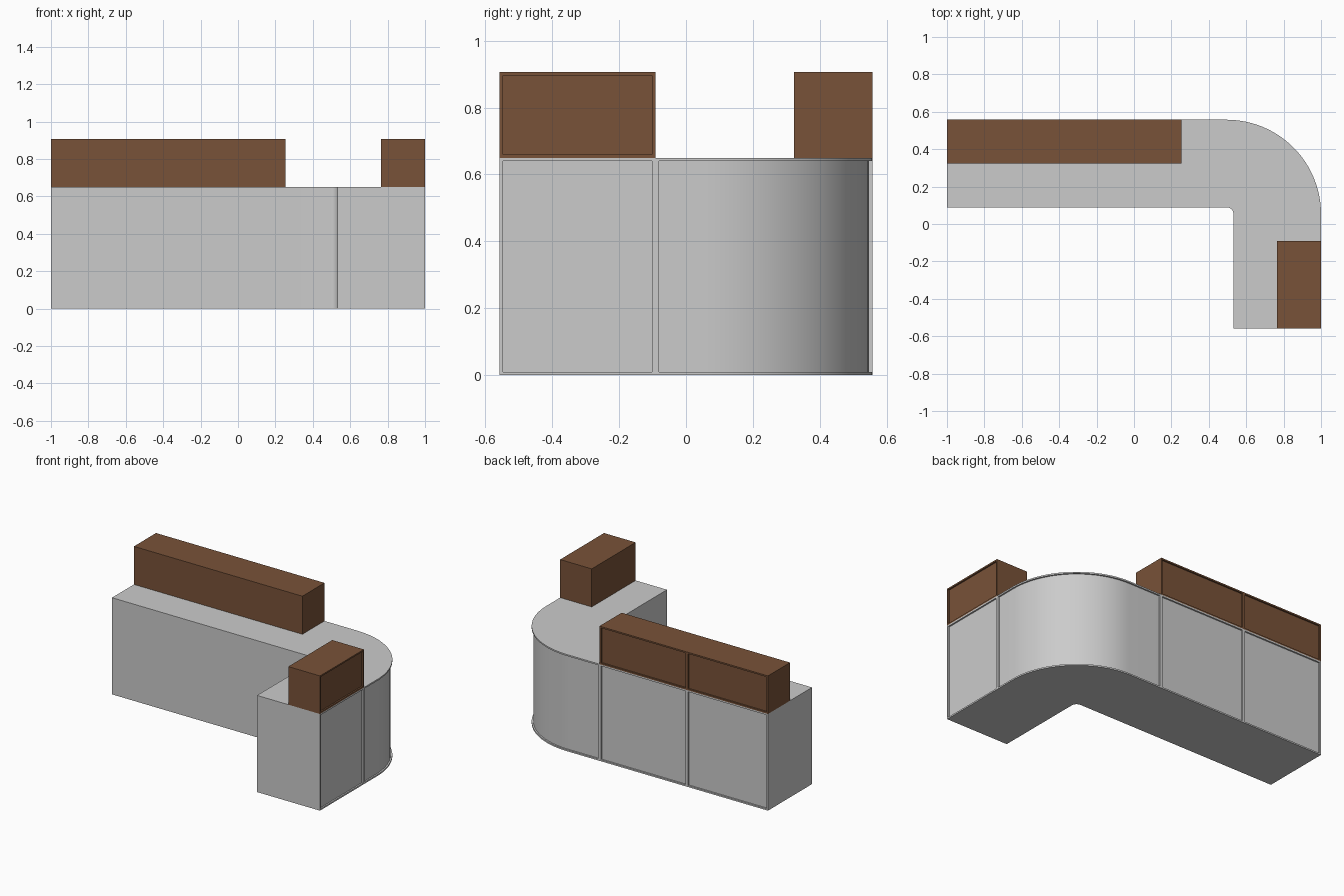
import bpy, bmesh, math
from mathutils import Vector

if "Cube" in bpy.data.objects:
    bpy.data.objects.remove(bpy.data.objects["Cube"])

R = 0.505                      # outer corner radius
CX, CY = 1 - R, 0.5575 - R     # corner centre
X_SPLIT, X_END, Y_END = -0.395, 0.253, -0.091


def outward(p):
    """Horizontal direction pointing out of the customer side."""
    if p.x > CX and p.y > CY:
        return Vector((p.x - CX, p.y - CY, 0)).normalized()
    return Vector((0, 1, 0)) if p.y > CY else Vector((1, 0, 0))


def counter(name, stations, breaks, depth, z0, z1, color=None):
    """Sweep a box section along (point, normal) stations, recessing a panel between breaks."""
    bm = bmesh.new()
    rings = []
    for p, n in stations:
        q = p - n * depth
        rings.append([bm.verts.new((v.x, v.y, z)) for v, z in
                      ((p, z0), (p, z1), (q, z1), (q, z0))])
    outer = []
    for a, b in zip(rings, rings[1:]):
        for k in range(4):
            f = bm.faces.new((a[k], a[(k + 1) % 4], b[(k + 1) % 4], b[k]))
            if k == 0:
                outer.append(f)
    bm.faces.new(rings[0][::-1])
    bm.faces.new(rings[-1])
    bmesh.ops.recalc_face_normals(bm, faces=bm.faces)
    for s, e in zip(breaks, breaks[1:]):
        panel = outer[s:e]
        for t in (0.01, 0.0001):
            bmesh.ops.inset_region(bm, faces=panel, thickness=t, use_even_offset=True,
                                   use_boundary=True)
        for v in {v for f in panel for v in f.verts}:
            v.co -= outward(v.co) * 0.01
    me = bpy.data.meshes.new(name)
    bm.to_mesh(me)
    bm.free()
    ob = bpy.data.objects.new(name, me)
    bpy.context.collection.objects.link(ob)
    if color:
        mat = bpy.data.materials.get("wood") or bpy.data.materials.new("wood")
        mat.diffuse_color = color
        mat.use_nodes = True
        mat.node_tree.nodes["Principled BSDF"].inputs["Base Color"].default_value = mat.diffuse_color
        me.materials.append(mat)
    bpy.ops.object.select_all(action='DESELECT')
    ob.select_set(True)
    bpy.context.view_layer.objects.active = ob
    bpy.ops.object.shade_smooth_by_angle(angle=math.radians(30))
    return ob


N, E = Vector((0, 1, 0)), Vector((1, 0, 0))
back = [(Vector((x, 0.5575, 0)), N) for x in (-1, X_SPLIT, X_END)]
side = [(Vector((1, y, 0)), E) for y in (Y_END, -0.5575)]
STEPS = 24
arc = []
for i in range(STEPS + 1):
    t = math.pi / 2 * (1 - i / STEPS)
    n = Vector((math.cos(t), math.sin(t), 0))
    arc.append((Vector((CX, CY, 0)) + n * R, n))

# Grey L-shaped base with rounded corner
last = STEPS + 4
counter("counter_base", back + arc + side, [0, 1, 2, last, last + 1], 0.468, 0, 0.65)

# Brown raised ledges
BROWN = (0.19, 0.085, 0.04, 1)
counter("long_ledge", back, [0, 1, 2], 0.235, 0.65, 0.906, BROWN)
counter("short_ledge", side, [0, 1], 0.235, 0.65, 0.906, BROWN)
